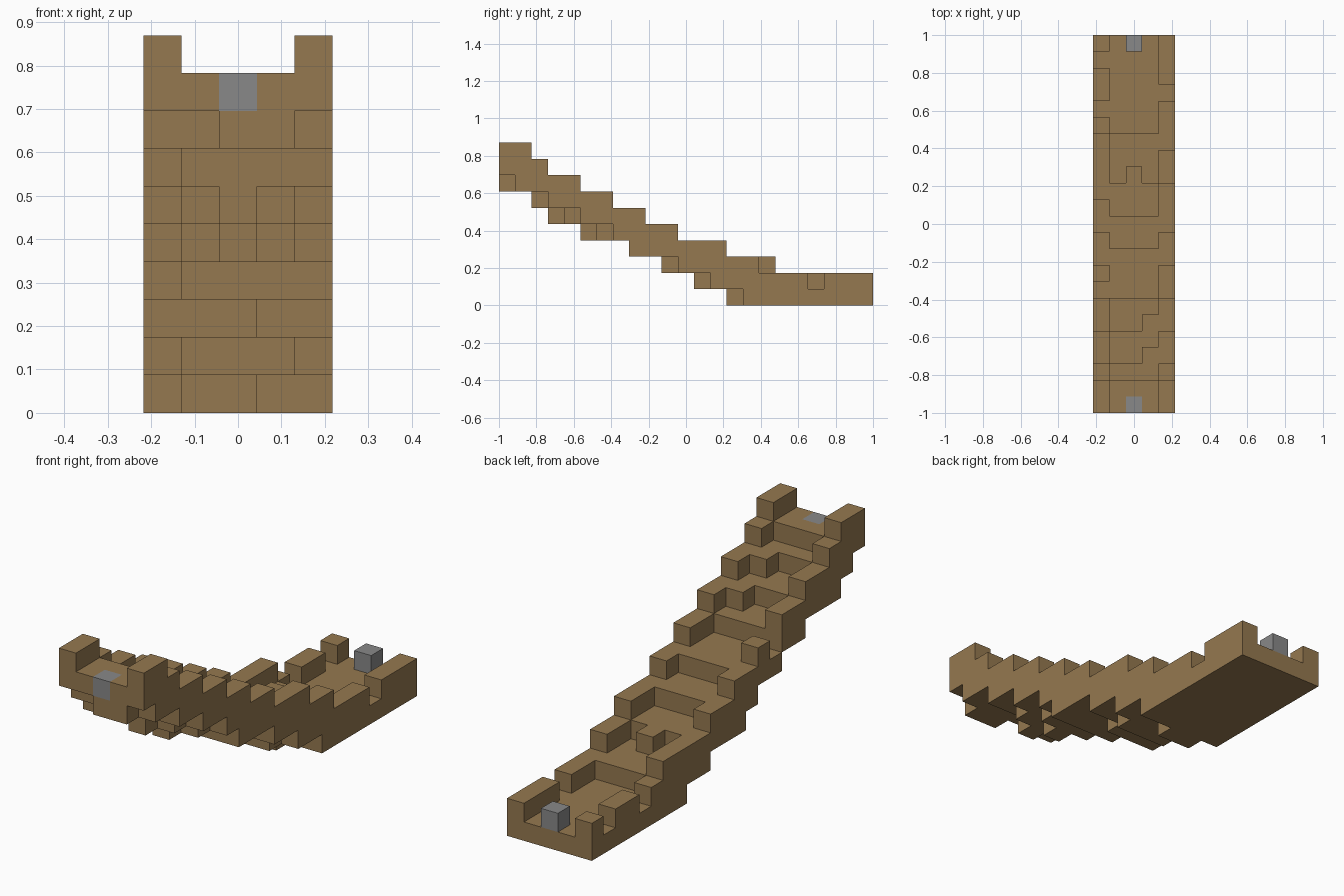
import bpy
import bmesh
from mathutils import Vector

default = bpy.data.objects.get("Cube")
if default:
    bpy.data.objects.remove(default, do_unlink=True)

WIDTH, LENGTH = 5, 23          # size in blocks
UNIT = 2.0 / LENGTH            # edge of one block


def make_material(name, rgb):
    mat = bpy.data.materials.new(name)
    mat.use_nodes = True
    color = (*rgb, 1.0)
    mat.diffuse_color = color
    mat.node_tree.nodes["Principled BSDF"].inputs["Base Color"].default_value = color
    return mat


def run(column, layer, start, end):
    """Blocks of one column and layer, running from front to back."""
    return {(column, j, layer) for j in range(start, end)}


def build(name, cells, solid, mat):
    """Join blocks into one shell, keeping only faces not covered by a block."""
    bm = bmesh.new()
    for cell in cells:
        center = Vector(cell) + Vector((0.5, 0.5, 0.5))
        for axis in range(3):
            for sign in (-1, 1):
                n = Vector((0, 0, 0))
                n[axis] = sign
                if tuple(int(c + d) for c, d in zip(cell, n)) in solid:
                    continue
                u = Vector((0, 0, 0))
                u[(axis + 1) % 3] = 0.5
                v = n.cross(u)
                mid = center + n * 0.5
                corners = (mid - u - v, mid + u - v, mid + u + v, mid - u + v)
                bm.faces.new([bm.verts.new(((p.x - WIDTH / 2) * UNIT,
                                            (p.y - LENGTH / 2) * UNIT,
                                            p.z * UNIT)) for p in corners])
    bmesh.ops.remove_doubles(bm, verts=bm.verts[:], dist=0.001)
    bmesh.ops.dissolve_limit(bm, angle_limit=0.01, verts=bm.verts[:], edges=bm.edges[:])
    mesh = bpy.data.meshes.new(name)
    bm.to_mesh(mesh)
    bm.free()
    mesh.materials.append(mat)
    obj = bpy.data.objects.new(name, mesh)
    bpy.context.scene.collection.objects.link(obj)
    return obj


# Stair body: per layer, the ragged front start of each column and the step's back end
layers = [
    ((15, 14, 14, 15, 15), 23),
    ((13, 12, 12, 12, 13), 17),
    ((10, 10, 10, 11, 11), 14),
    ((9, 8, 8, 8, 8), 12),
    ((7, 6, 5, 6, 7), 10),
    ((5, 4, 3, 4, 5), 7),
    ((2, 3, 3, 3, 3), 5),
    ((1, 1, 0, 0, 1), 3),
    ((0, 0, 0, 0, 0), 2),
]
stairs = set()
for z, (starts, end) in enumerate(layers):
    for i, start in enumerate(starts):
        stairs |= run(i, z, start, end)

# Side rails: upper stretch is the same on both sides, lower stretch is broken up
upper_rail = [(9, 0, 2), (8, 2, 3), (7, 3, 5), (6, 5, 7), (4, 10, 11)]
right_rail = [(5, 8, 9), (3, 12, 13), (2, 14, 17), (1, 17, 18), (1, 19, 21), (1, 22, 23)]
left_rail = [(5, 7, 9), (3, 12, 14), (2, 14, 16), (1, 17, 19), (1, 20, 23)]
for column, rail in ((0, right_rail), (WIDTH - 1, left_rail)):
    for z, start, end in upper_rail + rail:
        stairs |= run(column, z, start, end)

# Loose blocks on the steps
stairs |= {(2, 14, 2), (3, 5, 6), (3, 3, 7)}

# Grey marker blocks at both ends of the stair
top_marker, bottom_marker = (2, 0, 8), (2, 22, 1)
stairs.discard(top_marker)
solid = stairs | {top_marker, bottom_marker}

brown = make_material("brown", (0.30, 0.19, 0.08))
grey = make_material("grey", (0.25, 0.25, 0.25))
build("staircase", stairs, solid, brown)
build("top_marker_block", {top_marker}, solid, grey)
build("bottom_marker_block", {bottom_marker}, solid, grey)
